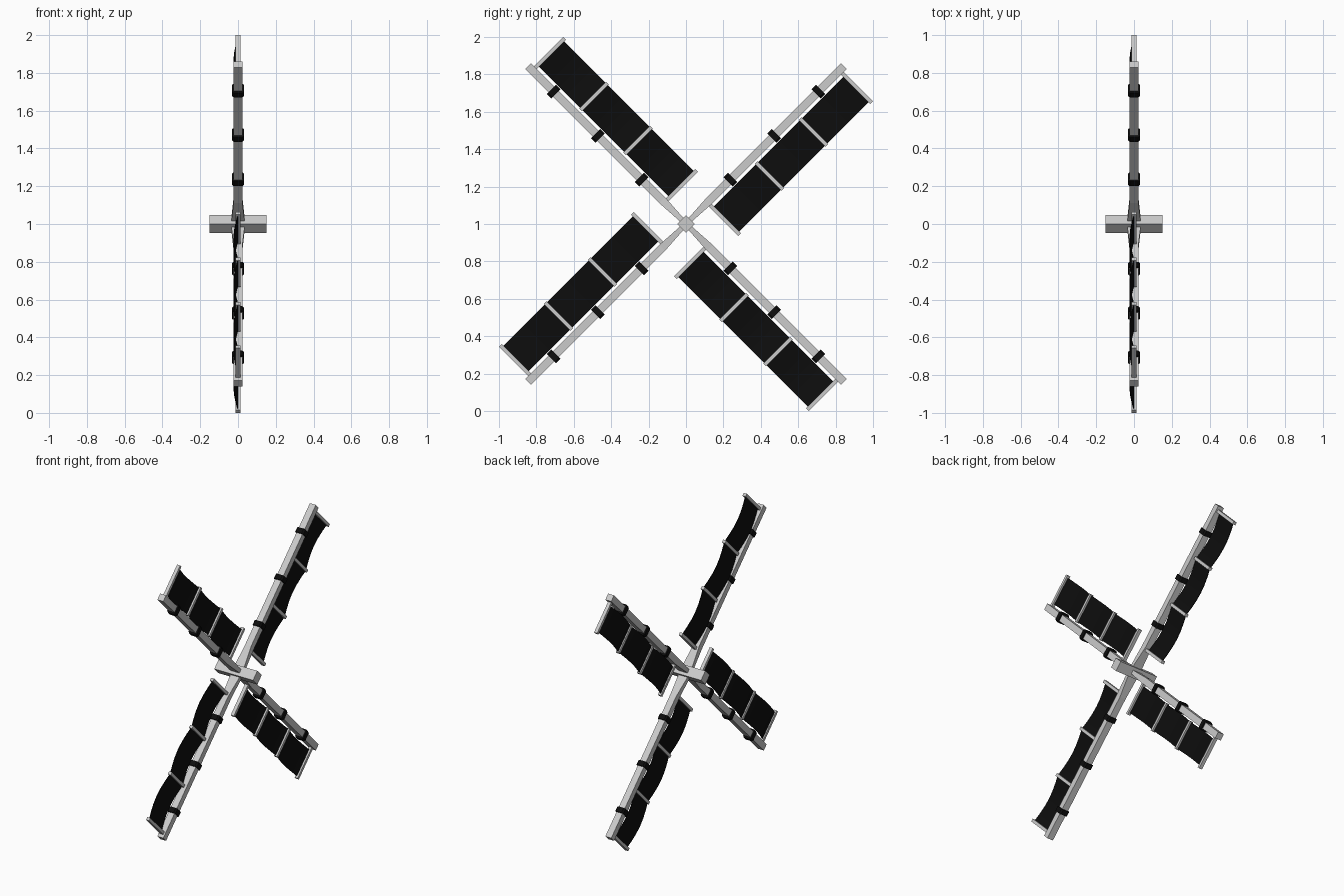
import bpy, bmesh, math
from mathutils import Vector

if "Cube" in bpy.data.objects:
    bpy.data.objects.remove(bpy.data.objects["Cube"])

CENTRE = Vector((0, 0, 1))


def frame(k):
    """Outward direction u and clockwise side direction v of arm k."""
    a = math.radians(45 + 90 * k)
    return (Vector((0, math.cos(a), math.sin(a))),
            Vector((0, math.sin(a), -math.cos(a))))


def make(name, bm, k, mat=None):
    """Turn local (x, u, v) geometry into an object on arm k."""
    u, v = frame(k)
    for p in bm.verts:
        x, du, dv = p.co
        p.co = CENTRE + Vector((x, 0, 0)) + u * du + v * dv
    bmesh.ops.recalc_face_normals(bm, faces=bm.faces)
    me = bpy.data.meshes.new(name)
    bm.to_mesh(me)
    bm.free()
    ob = bpy.data.objects.new(name, me)
    bpy.context.collection.objects.link(ob)
    if mat:
        me.materials.append(mat)
    return ob


def loft(bm, sections):
    """Chamfered-rectangle sections (u, half x, v min, v max, chamfer) joined along u."""
    rings = []
    for u, hx, v0, v1, c in sections:
        if c:
            pts = [(-hx + c, v0), (hx - c, v0), (hx, v0 + c), (hx, v1 - c),
                   (hx - c, v1), (-hx + c, v1), (-hx, v1 - c), (-hx, v0 + c)]
        else:
            pts = [(-hx, v0), (hx, v0), (hx, v1), (-hx, v1)]
        rings.append([bm.verts.new((x, u, v)) for x, v in pts])
    for a, b in zip(rings, rings[1:]):
        for i in range(len(a)):
            j = (i + 1) % len(a)
            bm.faces.new((a[i], a[j], b[j], b[i]))
    bm.faces.new(rings[0])
    bm.faces.new(rings[-1])


black = bpy.data.materials.new("black_cloth")
black.diffuse_color = (0.004, 0.004, 0.004, 1)
black.use_nodes = True
black.node_tree.nodes["Principled BSDF"].inputs["Base Color"].default_value = black.diffuse_color

BATTENS = [0.163, 0.497, 0.83, 1.161]

# Square axle through the hub
bm = bmesh.new()
loft(bm, [(-0.034, 0.15, -0.034, 0.034, 0), (0.034, 0.15, -0.034, 0.034, 0)])
make("axle", bm, 0)

for k in range(4):
    # Arm beam, deeper and narrower where it meets the axle
    bm = bmesh.new()
    loft(bm, [(0.0, 0.036, -0.012, 0.012, 0), (0.05, 0.034, -0.014, 0.014, 0),
              (0.18, 0.023, -0.022, 0.022, 0), (1.193, 0.023, -0.022, 0.022, 0)])
    make(f"arm_{k}", bm, k)

    # Black clamps around the arm
    bm = bmesh.new()
    for u in (0.335, 0.667, 1.0):
        loft(bm, [(u - 0.017, 0.032, -0.035, 0.035, 0.01),
                  (u + 0.017, 0.032, -0.035, 0.035, 0.01)])
    make(f"clamps_{k}", bm, k, black)

    # Cross battens, the end ones slightly longer
    bm = bmesh.new()
    for i, u in enumerate(BATTENS):
        v0, v1 = (0.02, 0.243) if i in (0, 3) else (0.034, 0.235)
        loft(bm, [(u - 0.01, 0.012, v0, v1, 0), (u + 0.01, 0.012, v0, v1, 0)])
    make(f"battens_{k}", bm, k)

    # Cloth sail billowing between the battens
    bm = bmesh.new()
    steps = 6
    rows = []
    for s in range(3 * steps + 1):
        i = min(s // steps, 2)
        t = s / steps - i
        u = BATTENS[i] + t * (BATTENS[i + 1] - BATTENS[i])
        x = -0.022 * math.sin(math.pi * t)
        rows.append([bm.verts.new((x, u, v)) for v in (0.039, 0.229)])
    for a, b in zip(rows, rows[1:]):
        bm.faces.new((a[0], a[1], b[1], b[0]))
    sail = make(f"sail_{k}", bm, k, black)
    mod = sail.modifiers.new("thickness", 'SOLIDIFY')
    mod.thickness = 0.004
    mod.offset = 0
